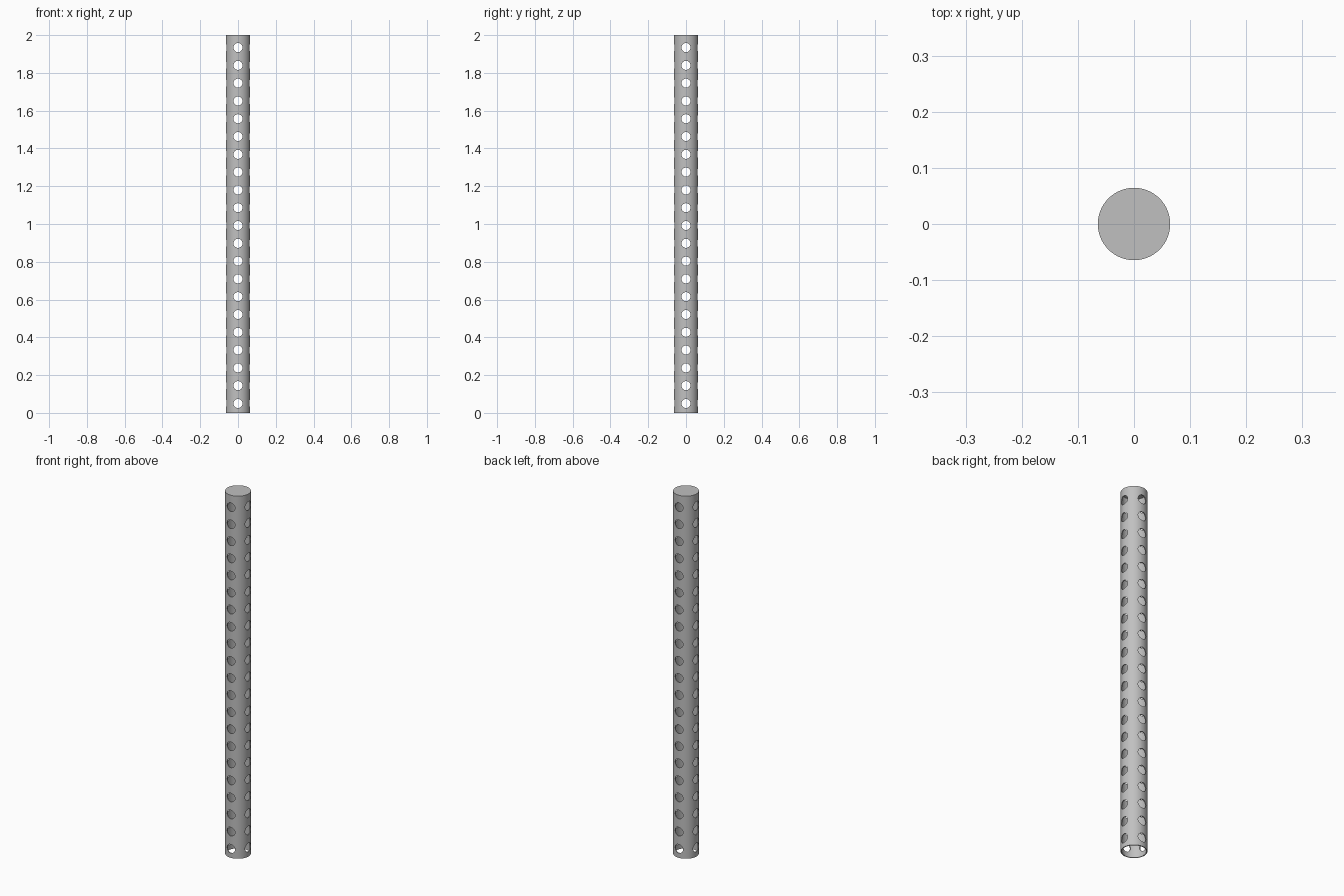
import bpy, math

cube = bpy.data.objects.get("Cube")
if cube:
    bpy.data.objects.remove(cube, do_unlink=True)

HEIGHT, RADIUS, WALL = 2.0, 0.0645, 0.005
HOLES, HOLE_RADIUS, FIRST, LAST = 21, 0.024, 0.05, 1.934

grey = bpy.data.materials.new("light grey")
grey.use_nodes = True
colour = (0.53, 0.53, 0.53, 1)
grey.diffuse_color = colour
grey.node_tree.nodes["Principled BSDF"].inputs["Base Color"].default_value = colour


def cylinder(name, radius, depth, centre, rotation=(0, 0, 0), sides=64):
    bpy.ops.mesh.primitive_cylinder_add(vertices=sides, radius=radius, depth=depth,
                                        location=centre, rotation=rotation)
    obj = bpy.context.object
    obj.name = name
    obj.data.materials.append(grey)
    return obj


def hole_row(name, rotation):
    """A column of through-drills along one horizontal axis, joined as one cutter."""
    step = (LAST - FIRST) / (HOLES - 1)
    drills = [cylinder(name, HOLE_RADIUS, 4 * RADIUS, (0, 0, FIRST + i * step), rotation, 32)
              for i in range(HOLES)]
    bpy.ops.object.select_all(action='DESELECT')
    for drill in drills:
        drill.select_set(True)
    bpy.context.view_layer.objects.active = drills[0]
    bpy.ops.object.join()
    return drills[0]


# Tube with a closed top and an open bottom
tube = cylinder("perforated_tube", RADIUS, HEIGHT, (0, 0, HEIGHT / 2))
bore = cylinder("bore_cutter", RADIUS - WALL, HEIGHT, (0, 0, HEIGHT / 2 - WALL))

# Hole columns on the front/back and left/right sides
cutters = [bore,
           hole_row("front_back_cutter", (math.pi / 2, 0, 0)),
           hole_row("left_right_cutter", (0, math.pi / 2, 0))]

for cutter in cutters:
    cutter.hide_render = True
    bpy.ops.object.select_all(action='DESELECT')
    tube.select_set(True)
    bpy.context.view_layer.objects.active = tube
    cut = tube.modifiers.new(cutter.name, 'BOOLEAN')
    cut.operation, cut.solver, cut.object = 'DIFFERENCE', 'EXACT', cutter
    bpy.ops.object.modifier_apply(modifier=cut.name)
    bpy.data.objects.remove(cutter, do_unlink=True)

bpy.ops.object.shade_smooth_by_angle(angle=math.radians(30))
